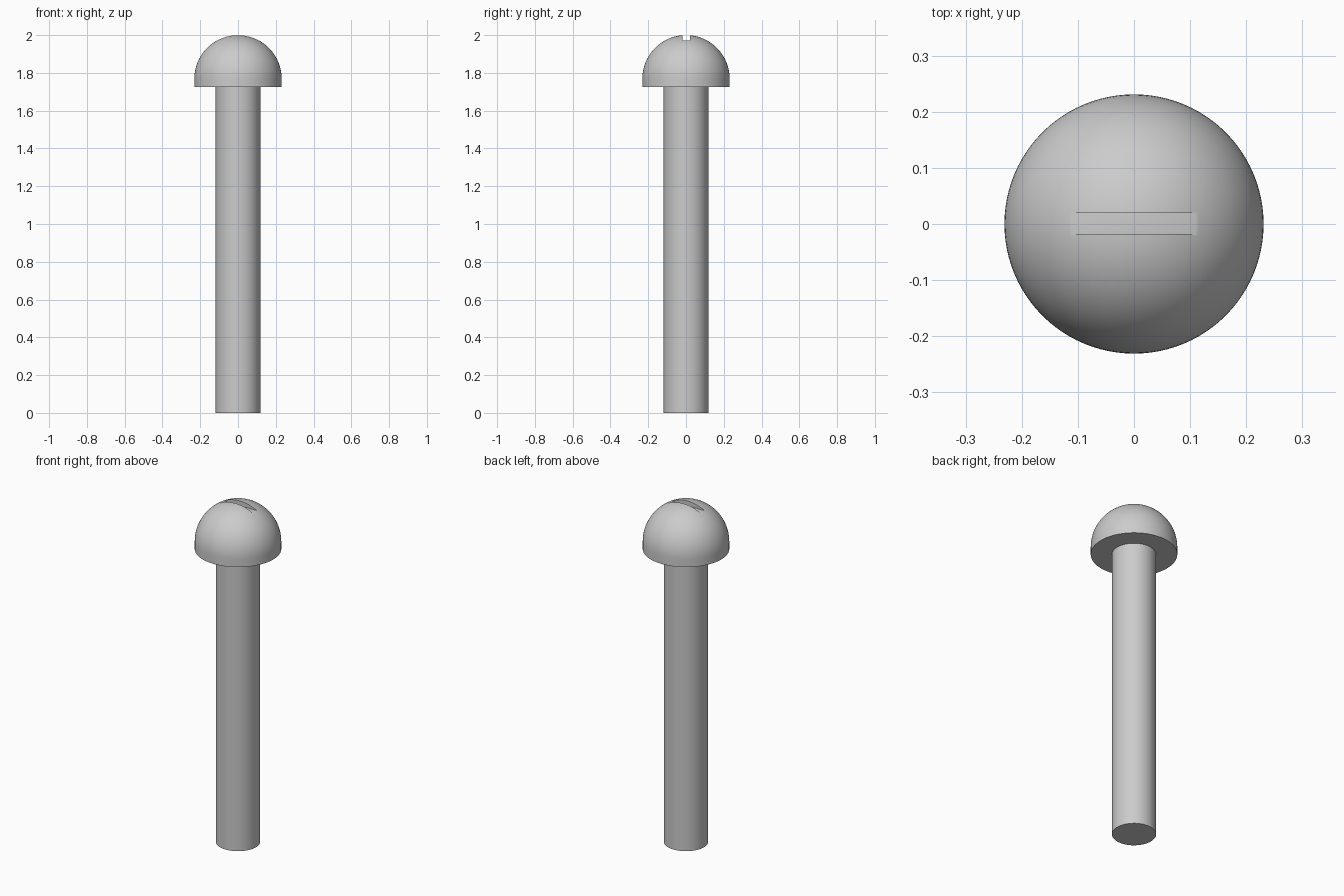
import bpy, bmesh, math

cube = bpy.data.objects.get("Cube")
if cube:
    bpy.data.objects.remove(cube, do_unlink=True)

HEAD_R, SHAFT_R = 0.231, 0.118
HEAD_BASE, TOP = 1.725, 2.0
SLOT_WIDTH, SLOT_FLOOR = 0.038, 1.972
SEGMENTS = 96

steel = bpy.data.materials.new("steel grey")
steel.use_nodes = True
color = (0.6, 0.6, 0.6, 1)
steel.diffuse_color = color
steel.node_tree.nodes["Principled BSDF"].inputs["Base Color"].default_value = color


def add_object(name, bm):
    bmesh.ops.recalc_face_normals(bm, faces=bm.faces)
    mesh = bpy.data.meshes.new(name)
    bm.to_mesh(mesh)
    bm.free()
    mesh.materials.append(steel)
    obj = bpy.data.objects.new(name, mesh)
    bpy.context.collection.objects.link(obj)
    return obj


def select(obj):
    bpy.ops.object.select_all(action="DESELECT")
    obj.select_set(True)
    bpy.context.view_layer.objects.active = obj


def lathe(name, profile):
    """Revolve an (r, z) profile about the z axis."""
    bm = bmesh.new()
    verts = [bm.verts.new((r, 0, z)) for r, z in profile]
    edges = [bm.edges.new(pair) for pair in zip(verts, verts[1:])]
    bmesh.ops.spin(bm, geom=verts + edges, cent=(0, 0, 0), axis=(0, 0, 1),
                   angle=math.tau, steps=SEGMENTS)
    bmesh.ops.remove_doubles(bm, verts=bm.verts, dist=1e-5)
    return add_object(name, bm)


# Shaft: plain cylinder that runs a little way into the head
shaft = lathe("shaft", [(0, 0), (SHAFT_R, 0), (SHAFT_R, HEAD_BASE + 0.02),
                        (0, HEAD_BASE + 0.02)])

# Head: short straight rim under a hemispherical dome
arc = [i * math.pi / 2 / 24 for i in range(24)]
dome = [(HEAD_R * math.cos(a), TOP - HEAD_R + HEAD_R * math.sin(a)) for a in arc]
head = lathe("head", [(0, HEAD_BASE), (HEAD_R, HEAD_BASE), *dome, (0, TOP)])

# Driver slot: straight cut across the crown
bm = bmesh.new()
bmesh.ops.create_cube(bm, size=1)
bmesh.ops.scale(bm, vec=(1, SLOT_WIDTH, 0.2), verts=bm.verts)
bmesh.ops.translate(bm, vec=(0, 0.001, SLOT_FLOOR + 0.1), verts=bm.verts)
cutter = add_object("slot_cutter", bm)
cutter.hide_render = True

cut = head.modifiers.new("slot", "BOOLEAN")
cut.operation, cut.solver, cut.object = "DIFFERENCE", "EXACT", cutter
select(head)
bpy.ops.object.modifier_apply(modifier=cut.name)
bpy.data.objects.remove(cutter, do_unlink=True)

for part in (shaft, head):
    select(part)
    bpy.ops.object.shade_smooth_by_angle(angle=math.radians(30))
